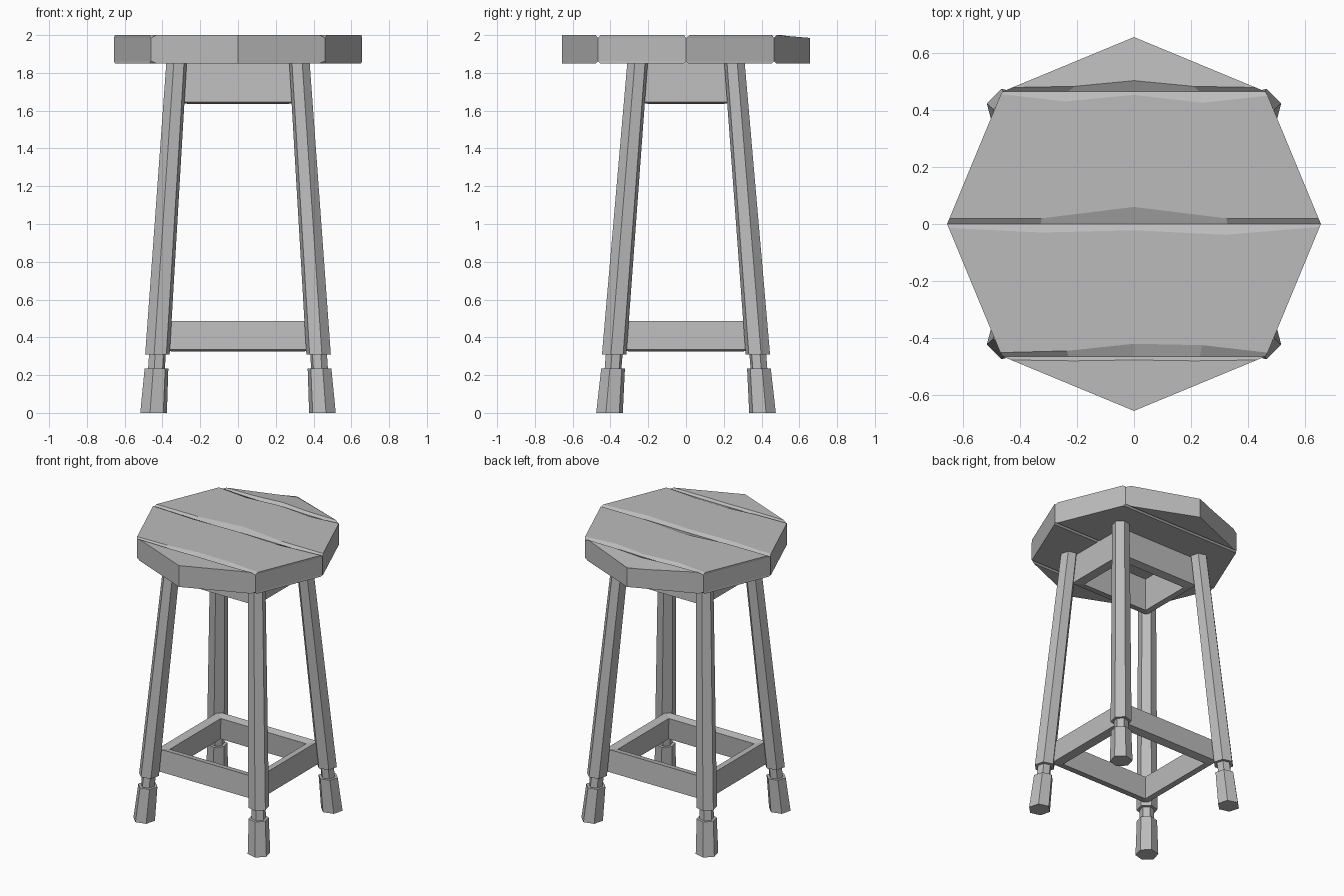
import bpy, bmesh, math

cube = bpy.data.objects.get("Cube")
if cube:
    bpy.data.objects.remove(cube, do_unlink=True)

grey = bpy.data.materials.new("plain_grey")
grey.use_nodes = True
grey.diffuse_color = (0.5, 0.5, 0.5, 1)
grey.node_tree.nodes["Principled BSDF"].inputs["Base Color"].default_value = (0.5, 0.5, 0.5, 1)


def loft(name, rings):
    """Skin a stack of equal-length rings and cap both ends."""
    bm = bmesh.new()
    loops = [[bm.verts.new(p) for p in ring] for ring in rings]
    n = len(rings[0])
    for low, high in zip(loops, loops[1:]):
        for i in range(n):
            j = (i + 1) % n
            bm.faces.new((low[i], low[j], high[j], high[i]))
    bm.faces.new(loops[0][::-1])
    bm.faces.new(loops[-1])
    bmesh.ops.remove_doubles(bm, verts=bm.verts, dist=1e-5)
    bmesh.ops.recalc_face_normals(bm, faces=bm.faces)
    mesh = bpy.data.meshes.new(name)
    bm.to_mesh(mesh)
    bm.free()
    mesh.materials.append(grey)
    obj = bpy.data.objects.new(name, mesh)
    bpy.context.collection.objects.link(obj)


# Seat: octagonal top cut into four planks with chipped, chamfered seams
RADIUS = 0.657
CORNER = RADIUS * math.sqrt(0.5)


def half_width(y):
    y = abs(y)
    if y < CORNER:
        return RADIUS - (RADIUS - CORNER) * y / CORNER
    return CORNER * max(RADIUS - y, 0) / (RADIUS - CORNER)


def plank(name, front, back, front_chips, back_chips, tip_drop=0):
    def ring(z, chamfer, top=False):
        pts = []
        for y, chips, side in ((front, front_chips, 1), (back, back_chips, -1)):
            if chips is None:                    # pointed outer end
                pts.append((0, y, z - (tip_drop if top else 0)))
                continue
            row = []
            for f, chip in zip((-1, -0.5, 0, 0.5, 1), chips):
                inset = chip if top else chamfer
                yy = y + side * inset
                row.append((f * half_width(yy), yy, z))
            pts += row if side == 1 else row[::-1]
        return pts
    loft(name, [ring(1.85, 0.012), ring(1.862, 0), ring(1.985, 0), ring(2.0, 0, True)])


SEAM = 0.466
plank("seat_plank_front", -RADIUS, -SEAM, None, (0.012, 0.015, 0.012, 0.015, 0.012))
plank("seat_plank_mid_front", -SEAM, 0, (0.014, 0.02, 0.045, 0.04, 0.014),
      (0.014, 0.03, 0.022, 0.038, 0.01))
plank("seat_plank_mid_back", 0, SEAM, (0.02, 0.02, 0.06, 0.02, 0.02),
      (0.01, 0.035, 0.012, 0.04, 0.015))
plank("seat_plank_back", SEAM, RADIUS, (0.014, 0.018, 0.038, 0.018, 0.014), None, 0.02)

# Legs: splayed hexagonal posts with a thin neck and a foot
SLOPE_X, SLOPE_Y = 0.0656, 0.080


def leg_centre(z):
    return 0.447 - SLOPE_X * z, 0.405 - SLOPE_Y * z


def hexagon(z, r, sx, sy):
    cx, cy = leg_centre(z)
    angles = [math.radians(15 + 60 * i) for i in range(6)]
    return [(sx * (cx + r * math.cos(a)), sy * (cy + r * math.sin(a)), z) for a in angles]


for sx, side in ((1, "left"), (-1, "right")):
    for sy, end in ((-1, "front"), (1, "back")):
        for part, z0, z1, r0, r1 in (("leg", 0.31, 1.86, 0.067, 0.056),
                                     ("neck", 0.22, 0.33, 0.046, 0.046),
                                     ("foot", 0, 0.235, 0.073, 0.065)):
            loft(f"{end}_{side}_{part}", [hexagon(z0, r0, sx, sy), hexagon(z1, r1, sx, sy)])


# Rails: thin mitred boards leaning with the legs, lower edge tilted outward
def rail(name, z0, z1, along_x, sign, setback=0.028, thick=0.055):
    def section(z):
        cx, cy = leg_centre(z)
        pts = []
        for depth, run, drop in ((setback, -1, 0), (setback, 1, 0),
                                 (setback + thick, 1, 0.011), (setback + thick, -1, 0.011)):
            x, y = cx - depth, cy - depth
            pts.append((run * x, sign * y, z - drop) if along_x else (sign * x, run * y, z - drop))
        return pts
    loft(name, [section(z0), section(z1)])


for label, along_x, sign in (("front", True, -1), ("back", True, 1),
                             ("left", False, 1), ("right", False, -1)):
    rail(label + "_apron", 1.645, 1.865, along_x, sign)
    rail(label + "_stretcher", 0.335, 0.487, along_x, sign)
